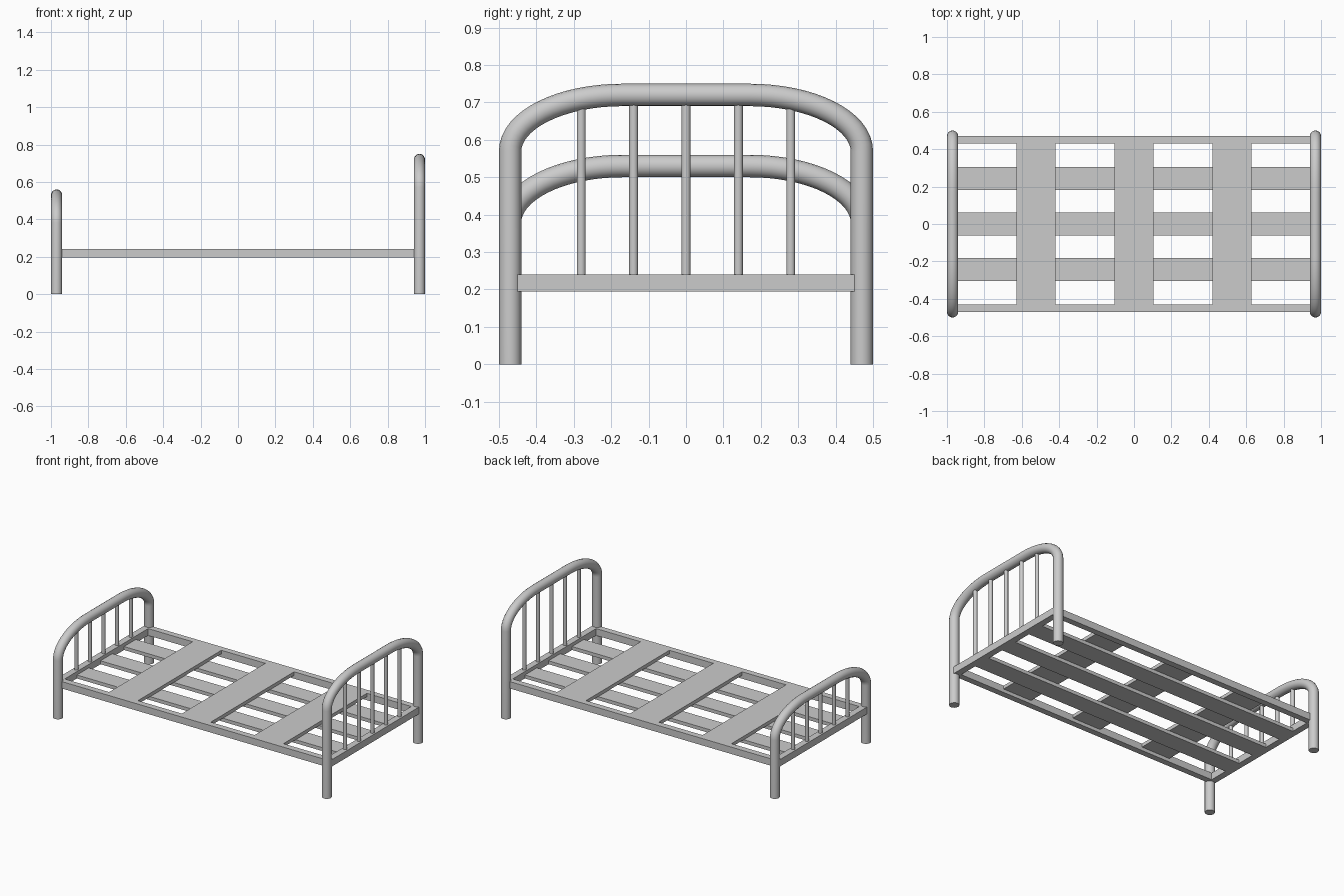
import bpy, math

if "Cube" in bpy.data.objects:
    bpy.data.objects.remove(bpy.data.objects["Cube"])


def box(name, x0, x1, y0, y1, z0, z1):
    bpy.ops.mesh.primitive_cube_add(size=1, location=((x0 + x1) / 2, (y0 + y1) / 2, (z0 + z1) / 2))
    ob = bpy.context.object
    ob.name = name
    ob.scale = (x1 - x0, y1 - y0, z1 - z0)
    bpy.ops.object.transform_apply(location=False, rotation=False, scale=True)
    return ob


def arch_z(y, spring):
    # height of the tube centre line: flat middle, elliptical shoulders
    t = max(0, abs(y) - 0.17) / 0.30
    return spring + 0.15 * math.sqrt(max(0, 1 - t * t))


def tube_frame(name, x, spring):
    # legs and arch as one bent tube
    n = 16
    half = [(0.47, 0.0), (0.47, spring)]
    for i in range(1, n + 1):
        a = math.pi / 2 * i / n
        half.append((0.17 + 0.30 * math.cos(a), spring + 0.15 * math.sin(a)))
    pts = half + [(-y, z) for y, z in reversed(half)]
    cu = bpy.data.curves.new(name, 'CURVE')
    cu.dimensions = '3D'
    cu.bevel_depth = 0.03
    cu.bevel_resolution = 6
    cu.use_fill_caps = True
    sp = cu.splines.new('POLY')
    sp.points.add(len(pts) - 1)
    for p, (y, z) in zip(sp.points, pts):
        p.co = (x, y, z, 1)
    ob = bpy.data.objects.new(name, cu)
    bpy.context.collection.objects.link(ob)
    bpy.ops.object.select_all(action='DESELECT')
    ob.select_set(True)
    bpy.context.view_layer.objects.active = ob
    bpy.ops.object.convert(target='MESH')
    bpy.ops.object.shade_smooth_by_angle(angle=math.radians(40))


def end_panel(name, x, spring):
    tube_frame(name + "_tube", x, spring)
    # upright bars from the end rail up into the arch
    for i in range(-2, 3):
        y = i * 0.14
        z0, z1 = 0.22, arch_z(y, spring)
        bpy.ops.mesh.primitive_cylinder_add(vertices=24, radius=0.012, depth=z1 - z0,
                                            location=(x, y, (z0 + z1) / 2))
        bpy.context.object.name = f"{name}_bar_{i + 3}"
        bpy.ops.object.shade_smooth_by_angle(angle=math.radians(40))


end_panel("headboard", 0.97, 0.57)
end_panel("footboard", -0.97, 0.38)

# rectangular base frame
LOW, MID, TOP = 0.195, 0.2175, 0.24
for s, side in ((-1, "front"), (1, "back")):
    box(side + "_side_rail", -0.992, 0.992, s * 0.45 - 0.02, s * 0.45 + 0.02, LOW, TOP)
for s, side in ((-1, "foot"), (1, "head")):
    box(side + "_end_rail", s * 0.971 - 0.021, s * 0.971 + 0.021, -0.43, 0.43, LOW, TOP)

# lengthwise slats below, crosswise slats above
for i in (-1, 0, 1):
    y, x = i * 0.243, i * 0.525
    box(f"long_slat_{i + 2}", -0.95, 0.95, y - 0.061, y + 0.061, LOW, MID)
    box(f"cross_slat_{i + 2}", x - 0.104, x + 0.104, -0.43, 0.43, MID, TOP)
